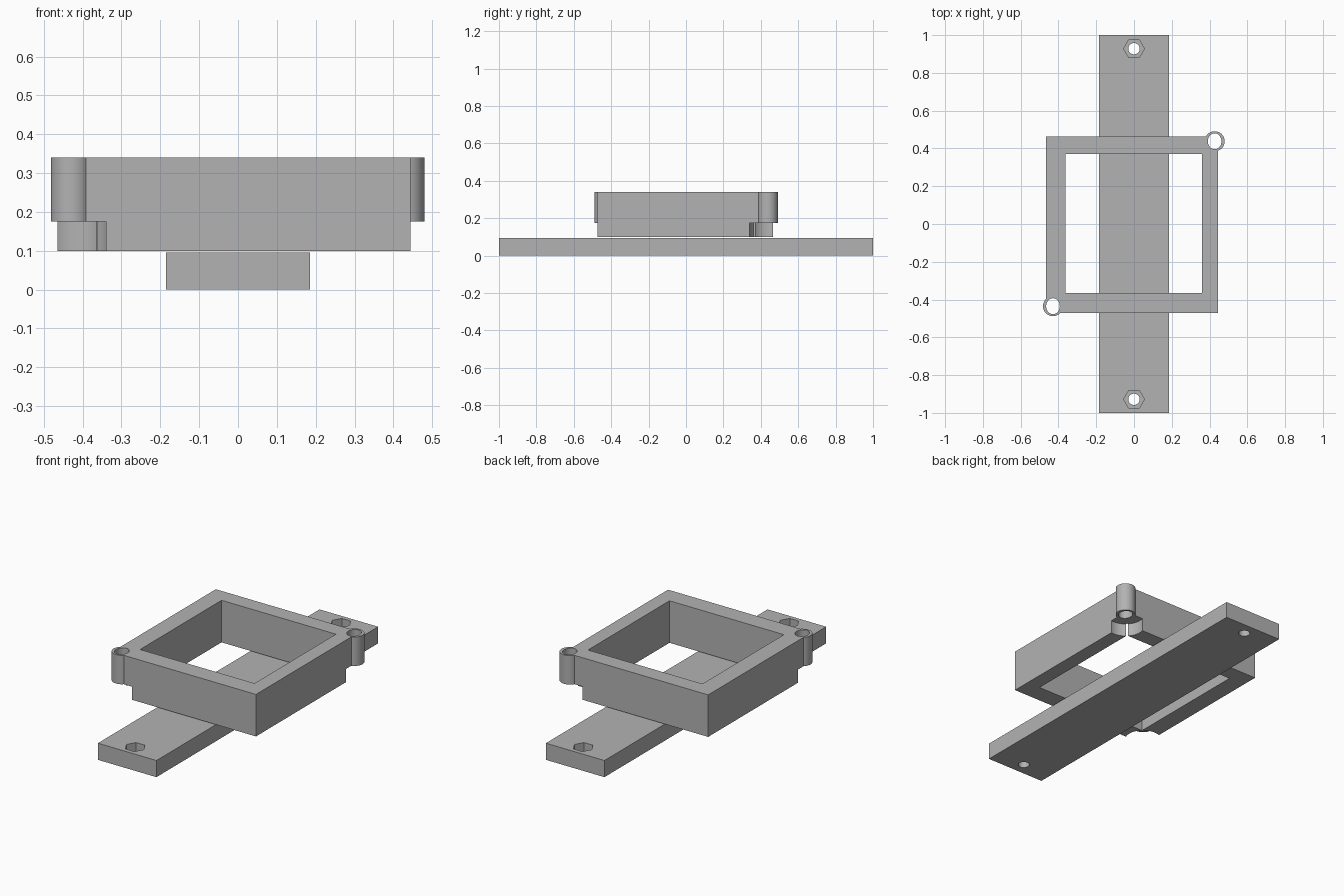
import bpy
import math

cube = bpy.data.objects.get("Cube")
if cube:
    bpy.data.objects.remove(cube, do_unlink=True)

grey = bpy.data.materials.new("plain grey")
grey.use_nodes = True
colour = (0.45, 0.45, 0.45, 1)
grey.diffuse_color = colour
grey.node_tree.nodes["Principled BSDF"].inputs["Base Color"].default_value = colour


def finish(obj, name):
    obj.name = name
    bpy.ops.object.transform_apply(location=True, rotation=True, scale=True)
    obj.data.materials.append(grey)
    return obj


def box(name, x0, x1, y0, y1, z0, z1):
    centre = ((x0 + x1) / 2, (y0 + y1) / 2, (z0 + z1) / 2)
    bpy.ops.mesh.primitive_cube_add(size=1, location=centre)
    obj = bpy.context.object
    obj.scale = (x1 - x0, y1 - y0, z1 - z0)
    return finish(obj, name)


def cylinder(name, x, y, z0, z1, rx, ry=None, sides=64):
    bpy.ops.mesh.primitive_cylinder_add(vertices=sides, radius=1, depth=1,
                                        location=(x, y, (z0 + z1) / 2))
    obj = bpy.context.object
    if sides == 6:
        obj.rotation_euler.z = math.pi / 2
    obj.scale = (rx, ry or rx, z1 - z0)
    return finish(obj, name)


def boolean(target, tool, operation="DIFFERENCE"):
    bpy.context.view_layer.objects.active = target
    mod = target.modifiers.new("boolean", "BOOLEAN")
    mod.operation = operation
    mod.solver = "EXACT"
    mod.object = tool
    bpy.ops.object.modifier_apply(modifier=mod.name)
    bpy.data.objects.remove(tool, do_unlink=True)


def smooth(obj):
    bpy.ops.object.select_all(action="DESELECT")
    obj.select_set(True)
    bpy.context.view_layer.objects.active = obj
    bpy.ops.object.shade_smooth_by_angle(angle=math.radians(30))


# Base bar with a hexagonal nut pocket and bolt hole at each end
bar = box("base_bar", -0.185, 0.185, -1, 1, 0, 0.095)
for side in (-1, 1):
    boolean(bar, cylinder("nut_pocket", 0, side * 0.928, 0.045, 0.2, 0.055, sides=6))
    boolean(bar, cylinder("bolt_hole", 0, side * 0.928, -0.1, 0.2, 0.03))
smooth(bar)

# Square open frame
frame = box("square_frame", -0.465, 0.444, -0.472, 0.464, 0.1, 0.34)
boolean(frame, box("opening", -0.363, 0.36, -0.365, 0.37, 0, 0.5))

# Two opposite corners: undercut below, pin tube above
for x, y, cut in ((-0.429, -0.435, 0.097), (0.427, 0.438, 0.101)):
    boolean(frame, cylinder("corner_undercut", x, y, 0, 0.175, cut))
    boolean(frame, cylinder("pin_tube", x, y, 0.175, 0.34, 0.053), "UNION")
    boolean(frame, cylinder("pin_hole", x, y, 0, 0.5, 0.036, 0.042))
smooth(frame)
